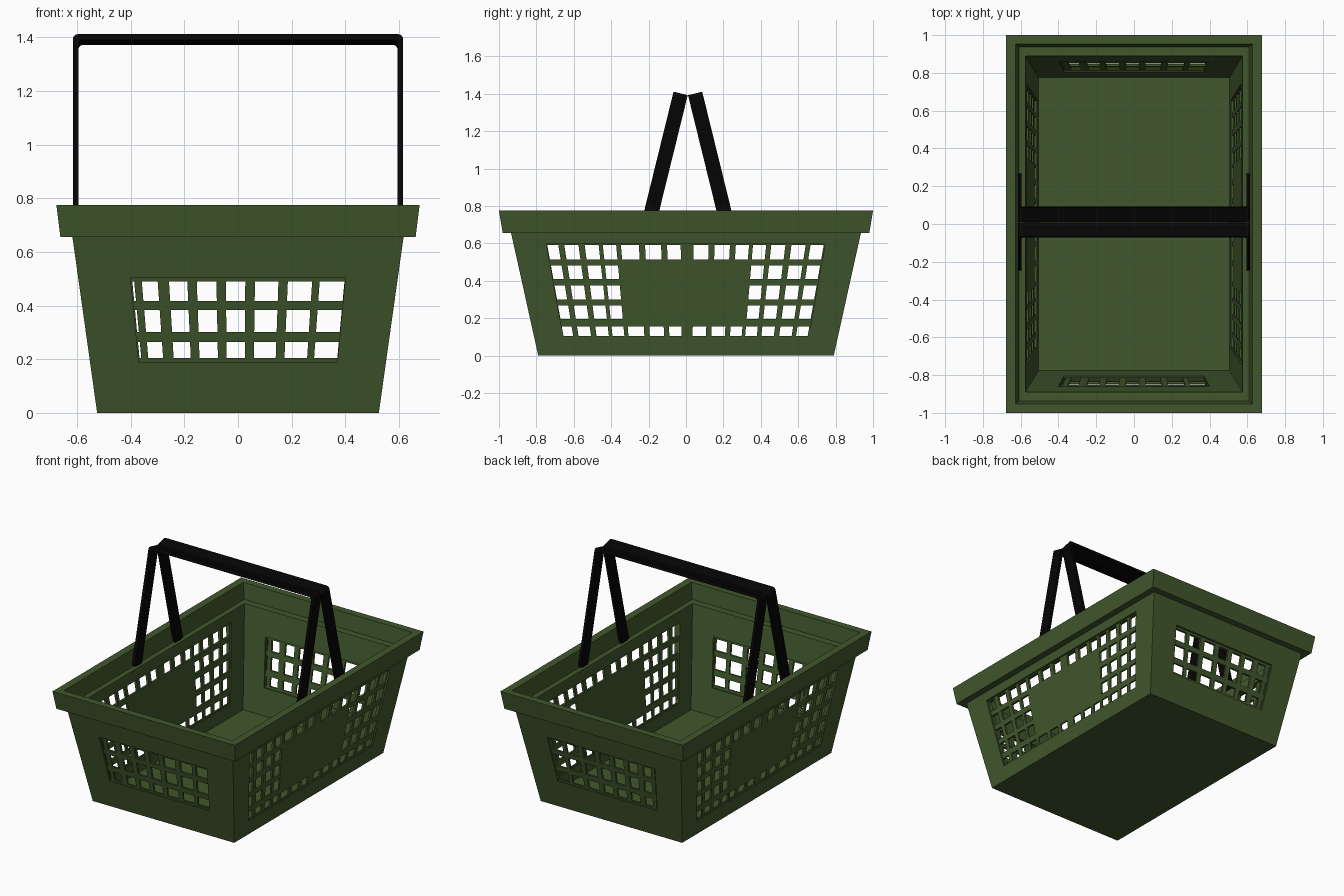
import bpy, bmesh, math
from mathutils import Matrix

if "Cube" in bpy.data.objects:
    bpy.data.objects.remove(bpy.data.objects["Cube"])


def material(name, rgb):
    m = bpy.data.materials.new(name)
    m.diffuse_color = (*rgb, 1)
    m.use_nodes = True
    m.node_tree.nodes["Principled BSDF"].inputs["Base Color"].default_value = m.diffuse_color
    return m


GREEN = material("olive green", (0.053, 0.097, 0.026))
BLACK = material("black", (0.0015, 0.0015, 0.0015))


def make_object(name, bm, mat=None):
    bmesh.ops.recalc_face_normals(bm, faces=bm.faces)
    mesh = bpy.data.meshes.new(name)
    bm.to_mesh(mesh)
    bm.free()
    ob = bpy.data.objects.new(name, mesh)
    bpy.context.collection.objects.link(ob)
    if mat:
        mesh.materials.append(mat)
    return ob


def loft(bm, rings):
    """Skin a list of closed rings and cap both ends."""
    vs = [[bm.verts.new(p) for p in r] for r in rings]
    n = len(vs[0])
    for a, b in zip(vs, vs[1:]):
        for i in range(n):
            j = (i + 1) % n
            bm.faces.new((a[i], a[j], b[j], b[i]))
    bm.faces.new(vs[0][::-1])
    bm.faces.new(vs[-1])


def rect(x, y, z):
    return [(-x, -y, z), (x, -y, z), (x, y, z), (-x, y, z)]


# Half sizes of the sloping outer and inner walls at height z
FLOOR = 0.02


def half_x(z):
    return 0.525 + 0.141 * z


def half_y(z):
    return 0.79 + 0.221 * z


def inner_x(z):
    return 0.505 + 0.108 * (z - FLOOR)


def inner_y(z):
    return 0.775 + 0.177 * (z - FLOOR)


def slot(bm, axis, a, b, z0, z1, zref, depth0, depth1):
    """Block along x or y; its width follows the wall taper, its ends the wall slope."""
    width = half_y if axis == "X" else half_x
    rings = []
    for z in (z0, z1):
        k = width(z) / width(zref)
        d0, d1 = depth0(z), depth1(z)
        ring = [(d0, a * k), (d1, a * k), (d1, b * k), (d0, b * k)]
        rings.append([(d, w, z) if axis == "X" else (w, d, z) for d, w in ring])
    loft(bm, rings)


def through(bm, axis, a, b, z0, z1, zref):
    slot(bm, axis, a, b, z0, z1, zref, lambda z: -1.2, lambda z: 1.2)


def recess(bm, axis, a, b, z0, z1, zref, part):
    """Sink both faces of both opposite walls by part of their thickness."""
    out, inn = (half_x, inner_x) if axis == "X" else (half_y, inner_y)

    def o(z):
        return out(z) - part * (out(z) - inn(z))

    def i(z):
        return inn(z) + part * (out(z) - inn(z))

    for s in (-1, 1):
        slot(bm, axis, a, b, z0, z1, zref, lambda z: s * o(z), lambda z: s * 1.2)
    slot(bm, axis, a, b, z0, z1, zref, lambda z: -i(z), i)


def cut(target, bm):
    cutter = make_object("cutter", bm)
    cutter.hide_render = True
    mod = target.modifiers.new("cut", "BOOLEAN")
    mod.operation = "DIFFERENCE"
    mod.solver = "EXACT"
    mod.object = cutter
    bpy.context.view_layer.objects.active = target
    bpy.ops.object.modifier_apply(modifier=mod.name)
    bpy.data.objects.remove(cutter, do_unlink=True)


# Basket shell: outer wall, stepped rim, ledge, inner wall, floor
bm = bmesh.new()
loft(bm, [rect(*r) for r in (
    (0.525, 0.79, 0), (0.617, 0.935, 0.655), (0.662, 0.98, 0.655),
    (0.677, 1.0, 0.775), (0.627, 0.952, 0.775), (0.61, 0.937, 0.67),
    (0.575, 0.89, 0.67), (0.505, 0.775, FLOOR))])
basket = make_object("basket", bm, GREEN)

# Recessed end windows
bm = bmesh.new()
recess(bm, "Y", -0.40, 0.40, 0.19, 0.505, 0.505, 0.3)
cut(basket, bm)

# Recessed side windows
bm = bmesh.new()
recess(bm, "X", -0.738, 0.736, 0.10, 0.598, 0.555, 0.3)
cut(basket, bm)

# End window holes, cut through both ends
columns = [(-0.392, -0.385), (-0.357, -0.298), (-0.256, -0.188), (-0.153, -0.08),
           (-0.045, 0.027), (0.063, 0.150), (0.185, 0.275), (0.303, 0.395)]
bm = bmesh.new()
for z0, z1 in ((0.205, 0.264), (0.302, 0.384), (0.417, 0.49)):
    for a, b in columns:
        through(bm, "Y", a, b, z0, z1, 0.47)
cut(basket, bm)

# Side holes around the solid centre panel
columns = [(-0.735, -0.677), (-0.645, -0.570), (-0.537, -0.463), (-0.441, -0.370),
           (-0.345, -0.250), (-0.217, -0.132), (-0.100, -0.028), (0.040, 0.120),
           (0.152, 0.233), (0.264, 0.334), (0.355, 0.425), (0.452, 0.527),
           (0.559, 0.634), (0.660, 0.730)]
rows = ((0.105, 0.157), (0.195, 0.268), (0.30, 0.375), (0.41, 0.483), (0.515, 0.592))
bm = bmesh.new()
for r, (z0, z1) in enumerate(rows):
    for c, (a, b) in enumerate(columns):
        if r in (0, 4) or not 4 <= c <= 9:
            through(bm, "X", a, b, z0, z1, 0.555)
cut(basket, bm)


# Carry handles: flat U-shaped straps leaning together at the top
def arch(x, top, r):
    pts = [(x, 0)]
    for start, cx in ((0, x - r), (90, r - x)):
        for i in range(5):
            t = math.radians(start + 22.5 * i)
            pts.append((cx + r * math.cos(t), top - r + r * math.sin(t)))
    return pts + [(-x, 0)]


tilt = math.atan(0.246)
for s, name in ((-1, "front_handle"), (1, "back_handle")):
    length = 0.735 / math.cos(tilt)
    outer, inner = arch(0.615, length, 0.018), arch(0.595, length - 0.022, 0.018)
    bm = bmesh.new()
    rings = [[(o[0], -0.039, o[1]), (o[0], 0.039, o[1]),
              (i[0], 0.039, i[1]), (i[0], -0.039, i[1])] for o, i in zip(outer, inner)]
    loft(bm, rings)
    bm.transform(Matrix.Translation((0, 0.01 + s * 0.2195, 0.667))
                 @ Matrix.Rotation(s * tilt, 4, "X"))
    make_object(name, bm, BLACK)
